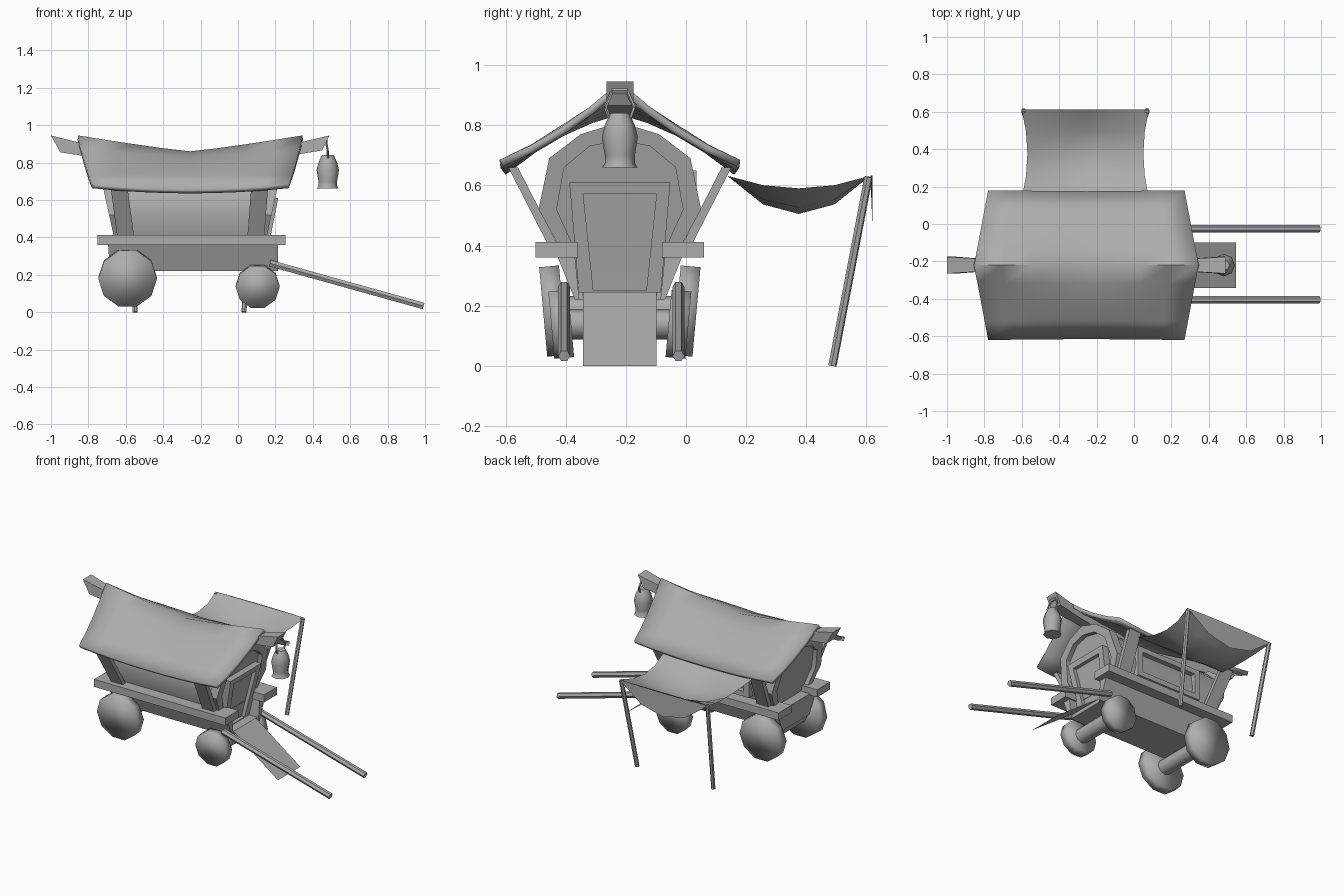
import bpy, bmesh, math
from mathutils import Vector

if "Cube" in bpy.data.objects:
    bpy.data.objects.remove(bpy.data.objects["Cube"])

CY = -0.22  # wagon centre line
CX = -0.255  # wagon middle along its length
grey = bpy.data.materials.new("plain grey")
grey.diffuse_color = (0.42, 0.42, 0.42, 1)
grey.use_nodes = True
grey.node_tree.nodes["Principled BSDF"].inputs["Base Color"].default_value = grey.diffuse_color


def finish(name, bm, angle=40, up=False):
    bmesh.ops.recalc_face_normals(bm, faces=bm.faces)
    if up and sum(f.normal.z for f in bm.faces) < 0:
        bmesh.ops.reverse_faces(bm, faces=bm.faces)
    me = bpy.data.meshes.new(name)
    bm.to_mesh(me)
    bm.free()
    ob = bpy.data.objects.new(name, me)
    bpy.context.collection.objects.link(ob)
    me.materials.append(grey)
    bpy.ops.object.select_all(action='DESELECT')
    ob.select_set(True)
    bpy.context.view_layer.objects.active = ob
    bpy.ops.object.shade_smooth_by_angle(angle=math.radians(angle))
    return ob


def loft(name, rings, hoop=False, angle=40):
    """Skin closed rings; hoop joins the last ring to the first instead of capping."""
    bm = bmesh.new()
    vs = [[bm.verts.new(p) for p in r] for r in rings]
    pairs = list(zip(vs, vs[1:]))
    if hoop:
        pairs.append((vs[-1], vs[0]))
    n = len(vs[0])
    for a, b in pairs:
        for i in range(n):
            j = (i + 1) % n
            bm.faces.new((a[i], a[j], b[j], b[i]))
    if not hoop:
        bm.faces.new(vs[0])
        bm.faces.new(vs[-1])
    return finish(name, bm, angle)


def rod(name, a, b, r, sides=6, angle=40):
    a, b = Vector(a), Vector(b)
    q = (b - a).to_track_quat('Z', 'Y')
    circ = [Vector((r * math.cos(k), r * math.sin(k), 0))
            for k in (2 * math.pi * i / sides for i in range(sides))]
    return loft(name, [[p + q @ c for c in circ] for p in (a, b)], angle=angle)


def box(name, x0, x1, y0, y1, z0, z1):
    return loft(name, [[(x0, y0, z), (x1, y0, z), (x1, y1, z), (x0, y1, z)] for z in (z0, z1)])


def sheet(name, fn, us, vs, thick=0.0):
    bm = bmesh.new()
    g = [[bm.verts.new(fn(u, v)) for v in vs] for u in us]
    for i in range(len(us) - 1):
        for j in range(len(vs) - 1):
            bm.faces.new((g[i][j], g[i + 1][j], g[i + 1][j + 1], g[i][j + 1]))
    bm.normal_update()
    ob = finish(name, bm, 50, up=True)
    if thick:
        m = ob.modifiers.new("thickness", 'SOLIDIFY')
        m.thickness = thick
        m.offset = -1
    return ob


def steps(n):
    return [-1 + 2 * i / n for i in range(n + 1)]


# Roof: sagging ridge, flared corners
def roof(u, v):
    s, t = abs(v), abs(u)
    ridge = 0.86 + 0.085 * t ** 1.15
    eave = 0.655 + 0.03 * t * t
    bulge = 0.03 - 0.055 * t * t
    return (CX + u * (0.6 - 0.075 * s), CY + v * (0.395 + 0.005 * t),
            ridge * (1 - s) + eave * s + bulge * 4 * s * (1 - s))


sheet("roof", roof, steps(8), steps(8), 0.025)

# Ridge beam: top x, top z, bottom x, bottom z, half width
loft("ridge_beam", [[(xt, CY - w, zt), (xt, CY + w, zt), (xb, CY + w, zb), (xb, CY - w, zb)]
     for xt, zt, xb, zb, w in ((-1, .945, -.95, .855, .045), (-.84, .905, -.82, .835, .035),
                               (CX, .81, CX, .76, .025), (.32, .905, .3, .84, .035),
                               (.49, .945, .45, .865, .045))])


# Body shell and arched end frames, both leaning out at the top
def arch(half, x, lean):
    full = [(-a, z) for a, z in half] + [(a, z) for a, z in reversed(half) if a > 0]
    return [(x + lean * (z - 0.41), CY + a, z) for a, z in full]


OUTER = [(.19, .36), (.215, .42), (.27, .52), (.235, .69), (.13, .77), (0, .81)]
INNER = [(.15, .36), (.165, .42), (.21, .52), (.185, .66), (.10, .73), (0, .75)]
WALL = [(.19, .36), (.20, .42), (.235, .52), (.21, .67), (.12, .75), (0, .79)]
loft("body", [arch(WALL, -.635, -.22), arch(WALL, .125, .22)], angle=50)
for side, x in ((1, .155), (-1, -.665)):
    xi = x - side * 0.06
    loft("end_arch", [arch(OUTER, x, side * .22), arch(INNER, x, side * .22),
                      arch(INNER, xi, side * .22), arch(OUTER, xi, side * .22)], hoop=True)

# Lower hull tapering to the floor, with cheeks and sill around the doorway
loft("hull", [[(x0, CY - w, z), (x1, CY - w, z), (x1, CY + w, z), (x0, CY + w, z)]
              for z, w, x0, x1 in ((.22, .15, -.685, .115), (.37, .21, -.695, .14))])
box("door_sill", .1, .205, CY - .15, CY + .15, .22, .245)
for s in (-1, 1):
    loft("hull_cheek", [[(.1, CY + s * a, z), (.215, CY + s * a, z),
                         (.215, CY + s * b, z), (.1, CY + s * b, z)]
                        for z, a, b in ((.22, .135, .15), (.37, .15, .21))])

# Side ledges and slanting struts
for s in (-1, 1):
    ya, yb = sorted((CY + s * .14, CY + s * .28))
    box("side_ledge", -.75, .255, ya, yb, .36, .412)
    for xb, xt in ((-.60, -.635), (.095, .115)):
        loft("roof_strut", [[(x - .045, y - .016, z), (x + .045, y - .016, z),
                             (x + .045, y + .016, z), (x - .045, y + .016, z)]
                            for x, y, z in ((xb, CY + s * .222, .40), (xt, CY + s * .355, .66))])


# Door frame and recessed door, leaning with the end wall
def door_ring(x, top, bot, z1, z0):
    xt, xb = (x + .2 * (z - .41) for z in (z1, z0))
    return [(xt, CY - top, z1), (xt, CY + top, z1), (xb, CY + bot, z0), (xb, CY - bot, z0)]


loft("door_frame", [door_ring(.175, .168, .135, .61, .225), door_ring(.175, .122, .088, .572, .25),
                    door_ring(.11, .122, .088, .572, .25), door_ring(.11, .168, .135, .61, .225)], hoop=True)
loft("door", [door_ring(.15, .125, .09, .575, .24), door_ring(.12, .125, .09, .575, .24)])


# Serving window frame on the awning side
def window_ring(y, hw, z0, z1):
    return [(-.255 - hw, y, z0), (-.255 + hw, y, z0), (-.255 + hw, y, z1), (-.255 - hw, y, z1)]


loft("window_frame", [window_ring(.035, .25, .44, .65), window_ring(.035, .21, .475, .615),
                      window_ring(-.02, .21, .475, .615), window_ring(-.02, .25, .44, .65)], hoop=True)

# Entry ramp: a single flat sheet
sheet("ramp", lambda u, v: (.375 + .17 * u, CY + .122 * v, .123 - .123 * u), [-1, 1], [-1, 1])

# Cambered wheels and axles
for x, z, r, dy in ((-.59, .182, .157, .222), (.105, .138, .118, .195)):
    for s in (-1, 1):
        tilt = Vector((0, math.cos(.09) * s, -math.sin(.09)))
        c = Vector((x, CY + s * dy, z))
        rod("wheel", c - tilt * .033, c + tilt * .033, r, 10, 180)
    rod("axle", (x, CY - dy, z), (x, CY + dy, z), .05, 8, 50)

# Pulling shafts
for y in (-.405, -.025):
    rod("pull_shaft", (.17, y, .262), (.992, y, .033), .02, 6)


# Awning with hanging outer edge and two poles
def awning(u, v):
    side = 0.59 + 0.042 * v * v
    mid = (1 - u * u) * (1 - v * v) * 0.085
    return (-.26 + u * (.31 + .03 * v * v), .375 + .238 * v, side - mid)


sheet("awning", awning, steps(4), steps(4))
sheet("awning_valance", lambda u, v: (-.26 + u * .34, .613 + .007 * (1 - u * u),
                                      .632 - v * .165 * (1 - u * u)),
      steps(4), [0, 1])
for xt, xb in ((.07, .032), (-.59, -.55)):
    rod("awning_pole", (xb, .487, 0), (xt, .607, .628), .014, 6)

# Hanging lantern
LX = .48
loft("lantern", [[(LX + r * math.cos(k * math.pi / 4), CY + r * math.sin(k * math.pi / 4), z)
                  for k in range(8)]
                 for z, r in ((.66, .058), (.675, .05), (.70, .05), (.76, .06), (.80, .05),
                              (.83, .036), (.84, .03))], angle=50)
for s in (-1, 1):
    rod("lantern_handle", (LX, CY + s * .035, .825), (LX, CY + s * .048, .86), .006, 5)
    rod("lantern_handle", (LX, CY + s * .048, .86), (LX - .01, CY + s * .022, .92), .006, 5)
rod("lantern_hook", (LX - .01, CY - .026, .915), (LX - .01, CY + .026, .915), .012, 6)
